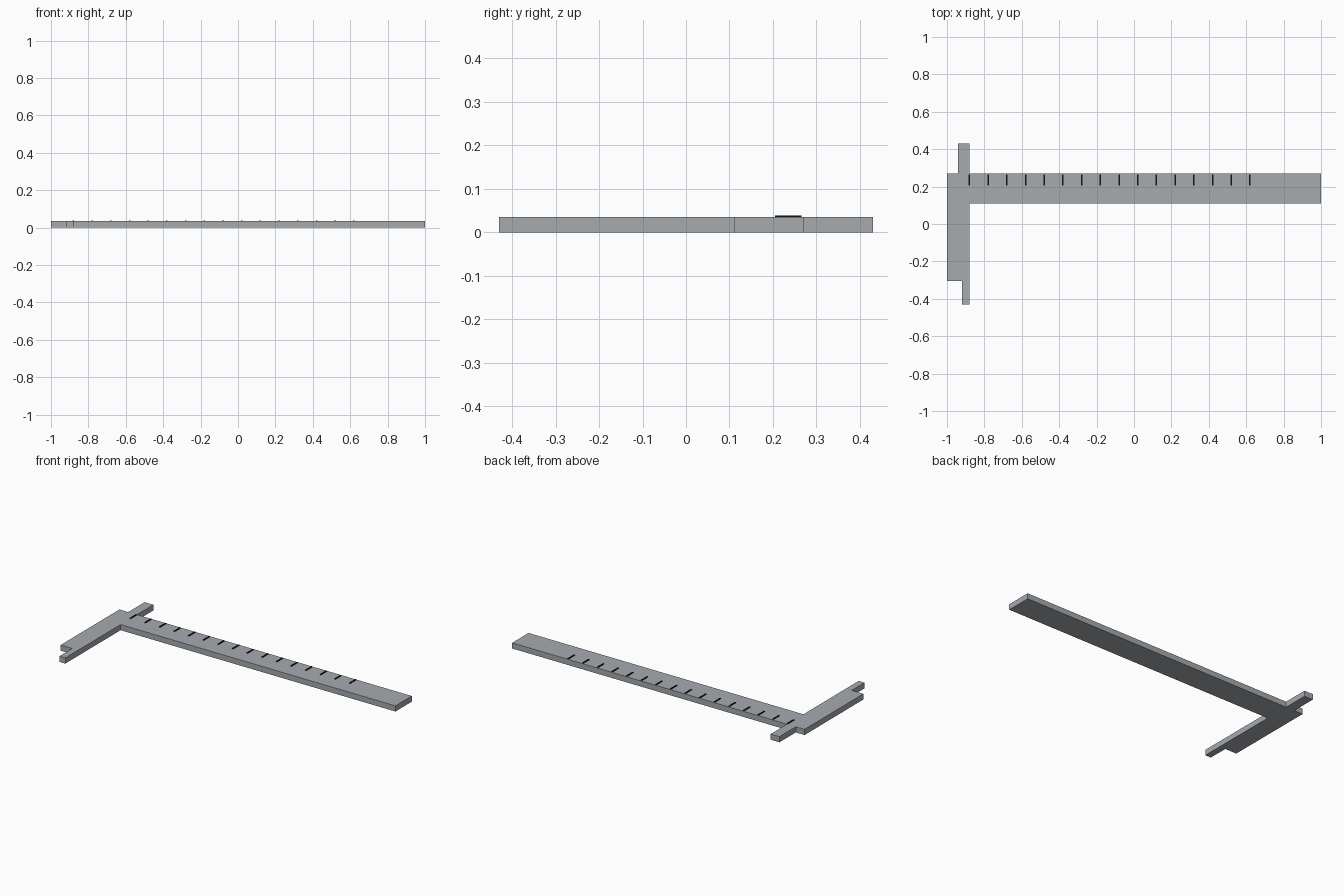
import bpy
import bmesh

cube = bpy.data.objects.get("Cube")
if cube:
    bpy.data.objects.remove(cube, do_unlink=True)

THICK = 0.035


def make_material(name, rgb, rough):
    mat = bpy.data.materials.new(name)
    mat.use_nodes = True
    mat.diffuse_color = (*rgb, 1)
    bsdf = mat.node_tree.nodes["Principled BSDF"]
    bsdf.inputs["Base Color"].default_value = (*rgb, 1)
    bsdf.inputs["Roughness"].default_value = rough
    return mat


def add_prism(name, outline, z0, z1, mat):
    """Extrude a flat outline from z0 to z1."""
    bm = bmesh.new()
    face = bm.faces.new([bm.verts.new((x, y, z0)) for x, y in outline])
    side = bmesh.ops.extrude_face_region(bm, geom=[face])
    top = [v for v in side["geom"] if isinstance(v, bmesh.types.BMVert)]
    bmesh.ops.translate(bm, verts=top, vec=(0, 0, z1 - z0))
    bmesh.ops.recalc_face_normals(bm, faces=bm.faces)
    mesh = bpy.data.meshes.new(name)
    bm.to_mesh(mesh)
    bm.free()
    mesh.materials.append(mat)
    obj = bpy.data.objects.new(name, mesh)
    bpy.context.collection.objects.link(obj)
    return obj


steel = make_material("steel grey", (0.38, 0.405, 0.43), 0.5)
black = make_material("marking black", (0.006, 0.006, 0.006), 0.6)

# Beam with the large stepped jaw below and the small jaw above
body = [
    (-1, 0.27), (-1, -0.305), (-0.92, -0.305), (-0.92, -0.43),
    (-0.88, -0.43), (-0.88, 0.11), (1, 0.11), (1, 0.27),
    (-0.88, 0.27), (-0.88, 0.43), (-0.94, 0.43), (-0.94, 0.27),
]
add_prism("beam_and_jaws", body, 0, THICK, steel)

# Evenly spaced scale marks along the back edge of the beam
for i in range(16):
    x = -0.88 + i * 0.1
    w = 0.004
    mark = [(x - w, 0.205), (x + w, 0.205), (x + w, 0.265), (x - w, 0.265)]
    add_prism(f"scale_mark_{i + 1}", mark, THICK - 0.002, THICK + 0.004, black)
